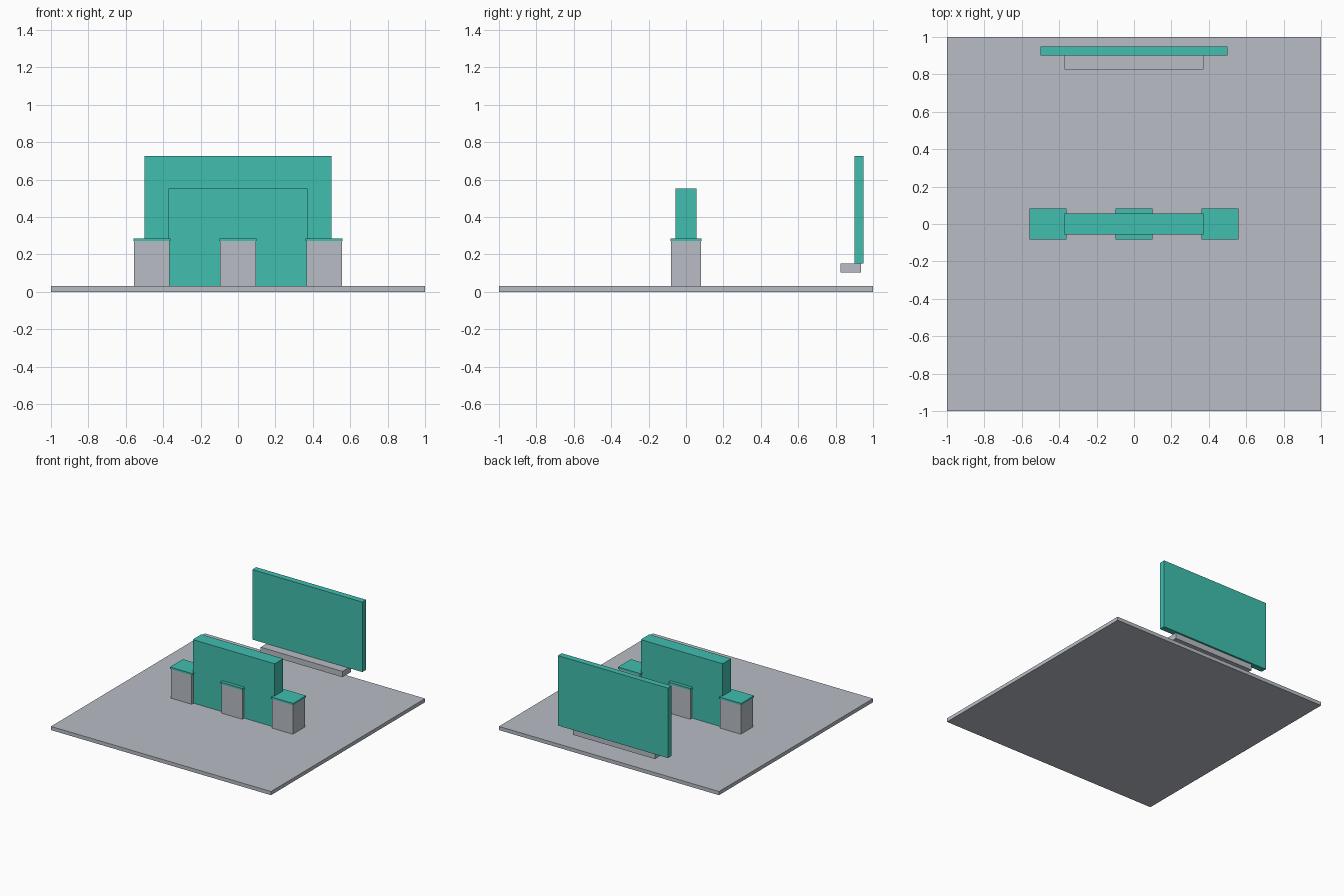
import bpy

if "Cube" in bpy.data.objects:
    bpy.data.objects.remove(bpy.data.objects["Cube"])


def material(name, rgb):
    m = bpy.data.materials.new(name)
    m.diffuse_color = (*rgb, 1.0)
    m.use_nodes = True
    m.node_tree.nodes["Principled BSDF"].inputs["Base Color"].default_value = m.diffuse_color
    return m


teal = material("teal", (0.051, 0.52, 0.43))
grey = material("light grey", (0.479, 0.515, 0.56))


def box(name, x, y, z, mat):
    """Box from (min, max) pairs on each axis."""
    spans = (x, y, z)
    bpy.ops.mesh.primitive_cube_add(size=1)
    ob = bpy.context.object
    ob.name = ob.data.name = name
    for v in ob.data.vertices:
        v.co = [(a + b) / 2 + c * (b - a) for (a, b), c in zip(spans, v.co)]
    ob.data.materials.append(mat)
    return ob


# Ground slab
box("base_slab", (-1, 1), (-1, 1), (0, 0.03), grey)

# Central wall, sunk through the slab
box("centre_wall", (-0.372, 0.372), (-0.056, 0.056), (0.001, 0.551), teal)

# Three piers straddling the wall, each with a thin overhanging cap
for side, cx in (("left", -0.46), ("middle", 0.0), ("right", 0.46)):
    box(side + "_pier", (cx - 0.095, cx + 0.095), (-0.08, 0.08), (0.03, 0.271), grey)
    box(side + "_pier_cap", (cx - 0.1, cx + 0.1), (-0.084, 0.084), (0.271, 0.286), teal)

# Upright back panel resting on a raised ledge
box("back_panel", (-0.5, 0.5), (0.9, 0.95), (0.152, 0.727), teal)
box("back_ledge", (-0.372, 0.372), (0.825, 0.935), (0.104, 0.152), grey)
